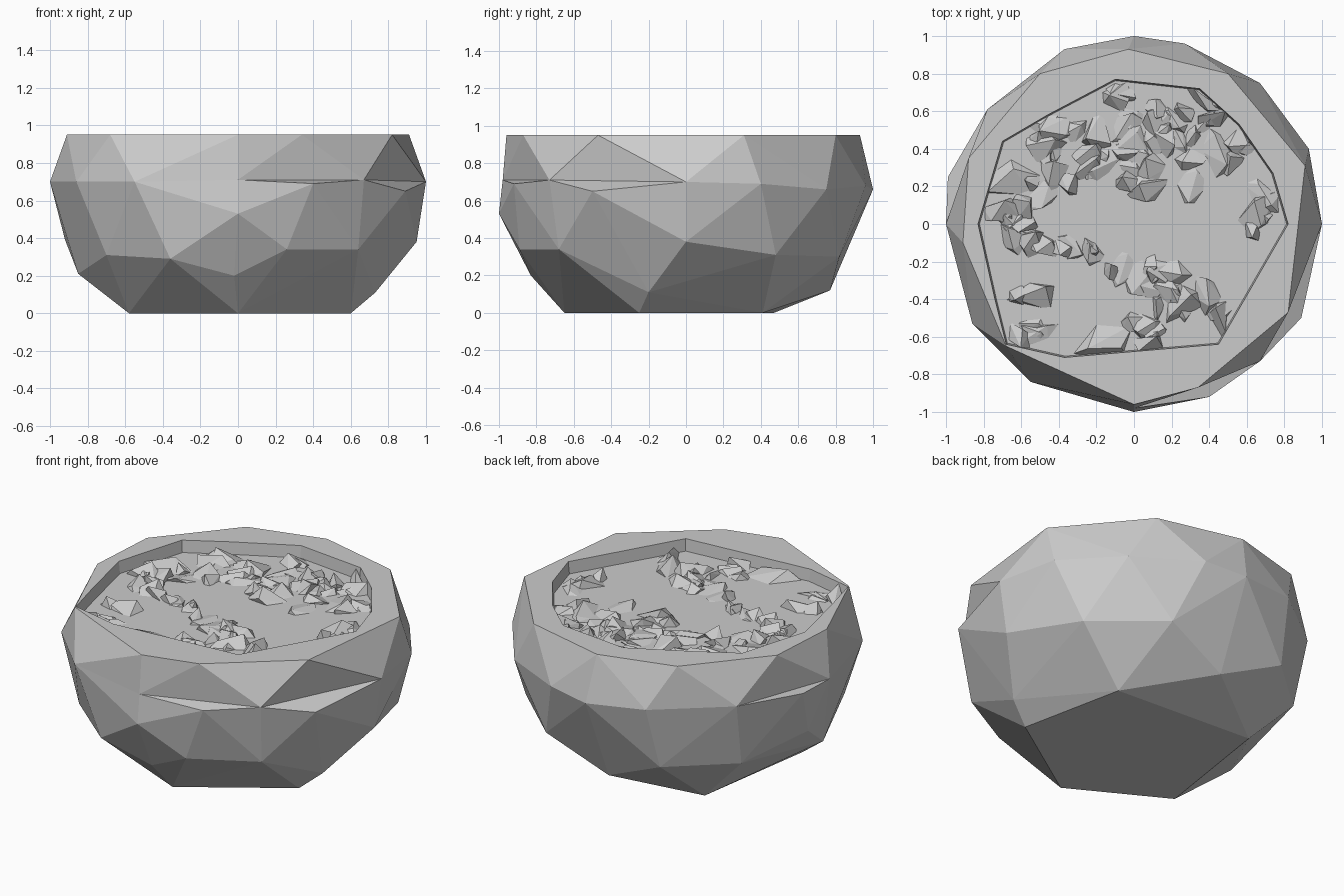
import bpy, bmesh, math, random
from mathutils import Vector

if "Cube" in bpy.data.objects:
    bpy.data.objects.remove(bpy.data.objects["Cube"])

random.seed(7)
RIM_Z, FLOOR_Z = 0.95, 0.875


def at(z, pts):
    return [(x, y, z) for x, y in pts]


def hull(bm, pts):
    vs = [bm.verts.new(p) for p in pts]
    bmesh.ops.convex_hull(bm, input=vs)
    loose = [v for v in vs if v.is_valid and not v.link_faces]
    bmesh.ops.delete(bm, geom=loose, context='VERTS')
    bm.normal_update()


def finish(name, bm, weld=True):
    if weld:
        bmesh.ops.remove_doubles(bm, verts=bm.verts, dist=0.0005)
    me = bpy.data.meshes.new(name)
    bm.to_mesh(me)
    bm.free()
    ob = bpy.data.objects.new(name, me)
    bpy.context.collection.objects.link(ob)
    return ob


def drop(bm, test):
    faces = [f for f in bm.faces if test(f)]
    bmesh.ops.delete(bm, geom=faces, context='FACES')


# Rings of the faceted bowl
base = at(0, [(0, -.65), (.6, -.25), (.46, .41), (-.46, .47), (-.58, -.33)])
belly = [(-.7, -.58, .31), (-.36, -.85, .29), (-.02, -.83, .2), (.26, -.89, .34),
         (.64, -.68, .34), (.95, 0, .38), (.73, -.2, .11), (.78, .48, .31),
         (.4, .82, .3), (0, .77, .12), (-.4, .83, .3), (-.75, .52, .3),
         (-.92, .1, .39), (-.85, -.15, .21)]
waist = [(1, 0, .7), (.93, .4, .69), (.67, .75, .66), (.27, .96, .68), (0, 1, .66),
         (-.37, .93, .69), (-.78, .61, .7), (-1, 0, .7), (-.86, -.53, .7),
         (-.55, -.84, .7), (0, -.98, .71), (.67, -.73, .71)]
bulge = [(0, -1, .53), (.4, -.92, .69), (.89, -.5, .65), (-.99, .25, .7)]
rim = at(RIM_Z, [(.91, .31), (.5, .8), (-.03, .93), (-.5, .8), (-.88, .35),
                 (-.91, -.1), (-.68, -.65), (0, -.96), (.34, -.87), (.82, -.47)])
inner = [(.82, 0), (.74, .27), (.56, .53), (.35, .72), (-.1, .77), (-.46, .58),
         (-.7, .44), (-.83, 0), (-.74, -.4), (-.68, -.64), (-.37, -.71), (.45, -.64)]

# Lower bowl, open on top
bm = bmesh.new()
hull(bm, base + belly + waist + bulge)
drop(bm, lambda f: f.normal.z > .6)
finish("lower_bowl", bm)

# Upper bowl, open top and bottom
bm = bmesh.new()
hull(bm, waist + rim)
drop(bm, lambda f: abs(f.normal.z) > .8)
finish("upper_bowl", bm)

# Small ledges where the upper band is set back
bm = bmesh.new()
for tri in ((waist[10], bulge[1], waist[11]), (waist[11], bulge[2], waist[0]),
            (waist[6], waist[7], bulge[3])):
    bm.faces.new([bm.verts.new(p) for p in tri]).normal_update()
for f in bm.faces:
    if f.normal.z < 0:
        f.normal_flip()
finish("side_ledges", bm)

# Flat rim between outer and inner outlines
bm = bmesh.new()
edges = []
for loop in (rim, at(RIM_Z, inner)):
    vs = [bm.verts.new(p) for p in loop]
    edges += [bm.edges.new((vs[i - 1], vs[i])) for i in range(len(vs))]
bmesh.ops.triangle_fill(bm, use_beauty=True, edges=edges, normal=(0, 0, 1))
finish("flat_rim", bm)

# Inner wall and filling surface
bm = bmesh.new()
top = [bm.verts.new(p) for p in at(RIM_Z, inner)]
low = [bm.verts.new((x * .99, y * .99, FLOOR_Z)) for x, y in inner]
for i in range(len(top)):
    bm.faces.new((top[i], top[i - 1], low[i - 1], low[i]))
bm.faces.new(low)
finish("filling", bm)


# Broken, crumpled chunks lying in the filling
def keep_inside(x, y):
    # pull a point back within the inner outline
    for i in range(len(inner)):
        a, b = Vector(inner[i - 1]), Vector(inner[i])
        e = (b - a).normalized()
        n = Vector((-e.y, e.x))
        d = n.dot(Vector((x, y)) - a)
        if d < 0:
            x, y = x - n.x * d, y - n.y * d
    return x, y


def chunk(bm, x, y, size, peak):
    turn, long = random.uniform(0, math.pi), random.uniform(1, 1.7)
    c, s = math.cos(turn), math.sin(turn)

    def offset(a, r):
        u, v = r * math.cos(a) * long, r * math.sin(a)
        return keep_inside(x + u * c - v * s, y + u * s + v * c)

    pts = []
    for k in range(5):
        a = k * math.tau / 5 + random.uniform(-.5, .5)
        pts.append((*offset(a, size * random.uniform(.6, 1.25)), FLOOR_Z - .01))
    a = random.uniform(0, math.tau)
    pts.append((*offset(a, size * .6), peak))
    pts.append((*offset(a + 2.5, size * .7), FLOOR_Z + (peak - FLOOR_Z) * .5))
    piece = bmesh.new()
    hull(piece, pts)
    drop(piece, lambda f: f.normal.z < -.9)
    me = bpy.data.meshes.new("tmp")
    piece.to_mesh(me)
    piece.free()
    bm.from_mesh(me)
    bpy.data.meshes.remove(me)


bm = bmesh.new()
# centre x, centre y, spread x, spread y, count
for cx, cy, sx, sy, n in ((.28, .55, .16, .14, 12), (.42, .32, .2, .12, 6),
                          (.02, .5, .14, .22, 11), (.05, .25, .1, .1, 4),
                          (-.38, .42, .25, .1, 12), (-.3, .2, .12, .14, 5),
                          (-.6, .05, .1, .2, 12), (-.32, -.08, .12, .08, 4),
                          (.65, .02, .06, .14, 4), (.02, -.28, .17, .08, 7),
                          (.22, -.42, .2, .1, 6), (-.08, -.58, .24, .08, 6),
                          (.48, -.48, .06, .05, 2), (-.58, -.45, .08, .16, 6)):
    for _ in range(n):
        x, y = cx + random.uniform(-sx, sx), cy + random.uniform(-sy, sy)
        chunk(bm, *keep_inside(x, y), random.uniform(.05, .11), random.uniform(.89, .945))
finish("filling_chunks", bm, weld=False)
